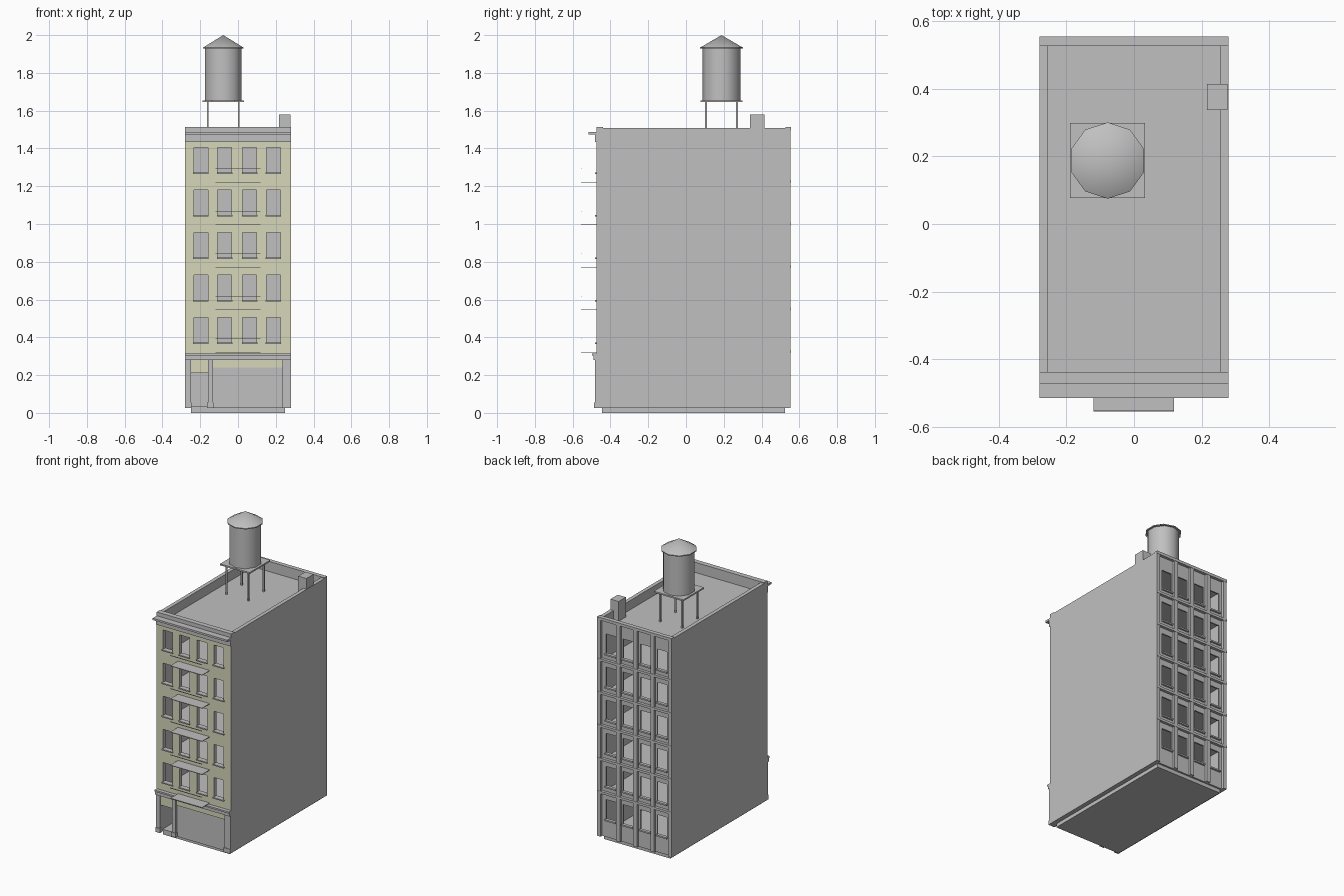
import bpy, bmesh, math

if "Cube" in bpy.data.objects:
    bpy.data.objects.remove(bpy.data.objects["Cube"])


def material(name, rgb):
    m = bpy.data.materials.new(name)
    m.use_nodes = True
    m.diffuse_color = (*rgb, 1)
    m.node_tree.nodes["Principled BSDF"].inputs["Base Color"].default_value = (*rgb, 1)
    return m


GREY = material("stone_grey", (0.53, 0.53, 0.53))
CREAM = material("pale_yellow_plaster", (0.68, 0.68, 0.5))

STOREY = 0.225
FLOORS = [0.32 + STOREY * k for k in range(5)]
ROOF = 1.445
WALL_TOP = 1.508
HALF, INNER = 0.28, 0.254
FRONT, BACK = -0.473, 0.554
WINDOW_X = [-0.197, -0.071, 0.061, 0.187]
HALF_WINDOW = 0.037
SILL, HEAD = 0.052, 0.184


def finish(name, bm, *mats):
    mesh = bpy.data.meshes.new(name)
    bm.to_mesh(mesh)
    bm.free()
    for m in mats:
        mesh.materials.append(m)
    ob = bpy.data.objects.new(name, mesh)
    bpy.context.collection.objects.link(ob)
    return ob


def box(name, x, y, z, mat=GREY):
    """Box from (min, max) pairs."""
    bm = bmesh.new()
    bmesh.ops.create_cube(bm, size=1)
    for v in bm.verts:
        v.co = [lo + (c + 0.5) * (hi - lo) for c, (lo, hi) in zip(v.co, (x, y, z))]
    return finish(name, bm, mat)


def pierced_wall(name, y, thick, holes, x_range, z_range, mat, facing):
    """Wall in the xz plane with rectangular openings, thickened inwards."""
    xs = sorted({*x_range, *(v for h in holes for v in h[:2])})
    zs = sorted({*z_range, *(v for h in holes for v in h[2:])})
    bm = bmesh.new()
    verts = {}

    def vert(x, z):
        if (x, z) not in verts:
            verts[x, z] = bm.verts.new((x, y, z))
        return verts[x, z]

    for a, b in zip(xs, xs[1:]):
        for c, d in zip(zs, zs[1:]):
            mx, mz = (a + b) / 2, (c + d) / 2
            if any(h[0] < mx < h[1] and h[2] < mz < h[3] for h in holes):
                continue
            loop = [vert(a, c), vert(b, c), vert(b, d), vert(a, d)]
            bm.faces.new(loop if facing < 0 else loop[::-1])
    ob = finish(name, bm, mat, GREY)
    solid = ob.modifiers.new("thickness", "SOLIDIFY")
    solid.thickness = thick
    solid.offset = -1
    solid.material_offset = 1
    solid.material_offset_rim = 1
    return ob


def windows(floors):
    return [(round(x - HALF_WINDOW, 4), round(x + HALF_WINDOW, 4),
             round(f + SILL, 4), round(f + HEAD, 4)) for x in WINDOW_X for f in floors]


# Plinth, side walls, floors and roof
box("plinth", (-0.25, 0.25), (-0.446, 0.525), (0, 0.03))
for side, s in (("left", 1), ("right", -1)):
    box(f"{side}_wall", sorted((s * INNER, s * HALF)), (-0.447, BACK), (0.025, WALL_TOP))
box("ground_floor", (-INNER, INNER), (-0.447, 0.53), (0.025, 0.035))
for i, f in enumerate(FLOORS + [ROOF]):
    name = "roof_deck" if f == ROOF else f"floor_{i + 1}"
    box(name, (-INNER, INNER), (-0.447, 0.53), (f - 0.015, f))
box("inner_partition", (-INNER, INNER), (0.09, 0.1), (0.03, ROOF - 0.01))

# Front facade with windows, doorway and shop opening
door = (-0.25, -0.16, 0.025, 0.21)
shop = (-0.132, 0.235, 0.025, 0.24)
pierced_wall("front_facade", FRONT, 0.027, windows(FLOORS) + [door, shop],
             (-HALF, HALF), (0.025, 1.433), CREAM, -1)
box("shop_front", (-0.135, 0.238), (-0.466, -0.455), (0.025, 0.243))
for name, x in (("right", (-HALF, -0.25)), ("middle", (-0.16, -0.132)), ("left", (0.235, HALF))):
    box(f"{name}_shop_pilaster", x, (-0.482, FRONT + 0.01), (0.025, 0.28))
    box(f"{name}_pilaster_base", (max(x[0] - 0.003, -HALF), min(x[1] + 0.003, HALF)),
        (-0.486, FRONT + 0.01), (0.025, 0.055))
box("shop_ledge", (-HALF, HALF), (-0.49, FRONT + 0.01), (0.28, 0.305))
box("shop_ledge_cap", (-HALF, HALF), (-0.498, FRONT + 0.01), (0.303, 0.314))

# Cornice and front parapet
box("cornice_band", (-HALF, HALF), (-0.482, -0.439), (1.433, 1.475))
box("cornice_slab", (-HALF, HALF), (-0.516, -0.439), (1.475, 1.488))
box("front_parapet", (-HALF, HALF), (FRONT, -0.439), (1.488, 1.514))

# Window sills, fire escape platforms and rails
for i, f in enumerate(FLOORS):
    for j, x in enumerate(WINDOW_X):
        box(f"front_sill_{i}_{j}", (x - 0.041, x + 0.041), (-0.481, FRONT + 0.01),
            (f + SILL - 0.008, f + SILL))
    box(f"fire_platform_{i}", (-0.12, 0.118), (-0.555, FRONT), (f - 0.001, f + 0.003))
    box(f"fire_rail_{i}", (-0.12, 0.118), (-0.556, -0.553), (f + 0.07, f + 0.074))

# Back wall with a grid of ribs and string courses
back_floors = [0.095] + FLOORS
pierced_wall("back_wall", 0.537, 0.01, windows(back_floors),
             (-INNER, INNER), (0.025, 1.5), GREY, 1)
for i, x in enumerate((-0.134, -0.005, 0.124)):
    box(f"back_rib_{i}", (x - 0.014, x + 0.014), (0.53, BACK), (0.025, 1.5))
for i, f in enumerate(FLOORS):
    box(f"back_string_course_{i}", (-HALF, HALF), (0.53, 0.556), (f - 0.002, f + 0.014))
for i, f in enumerate(back_floors):
    for j, x in enumerate(WINDOW_X):
        box(f"back_sill_{i}_{j}", (x - 0.042, x + 0.042), (0.53, 0.549),
            (f + SILL - 0.01, f + SILL))
box("back_parapet", (-HALF, HALF), (0.527, 0.556), (1.495, 1.514))

# Chimney
box("chimney", (0.216, 0.277), (0.338, 0.415), (ROOF, 1.58))

# Water tank on four legs
TX, TY = -0.078, 0.188
for i, (sx, sy) in enumerate(((-1, -1), (1, -1), (1, 1), (-1, 1))):
    lx, ly = TX + sx * 0.082, TY + sy * 0.082
    box(f"tank_leg_{i}", (lx - 0.005, lx + 0.005), (ly - 0.005, ly + 0.005), (ROOF, 1.648))
box("tank_platform", (TX - 0.111, TX + 0.111), (TY - 0.111, TY + 0.111), (1.645, 1.655))


def tank_part(name, r1, r2, z0, z1):
    bpy.ops.mesh.primitive_cone_add(vertices=10, radius1=r1, radius2=r2, depth=z1 - z0,
                                    location=(TX, TY, (z0 + z1) / 2))
    ob = bpy.context.object
    ob.name = name
    ob.data.materials.append(GREY)
    bpy.ops.object.shade_smooth_by_angle(angle=math.radians(40))


tank_part("water_tank", 0.101, 0.101, 1.655, 1.935)
tank_part("tank_roof_rim", 0.113, 0.113, 1.928, 1.934)
tank_part("tank_roof", 0.113, 0, 1.934, 2.0)
